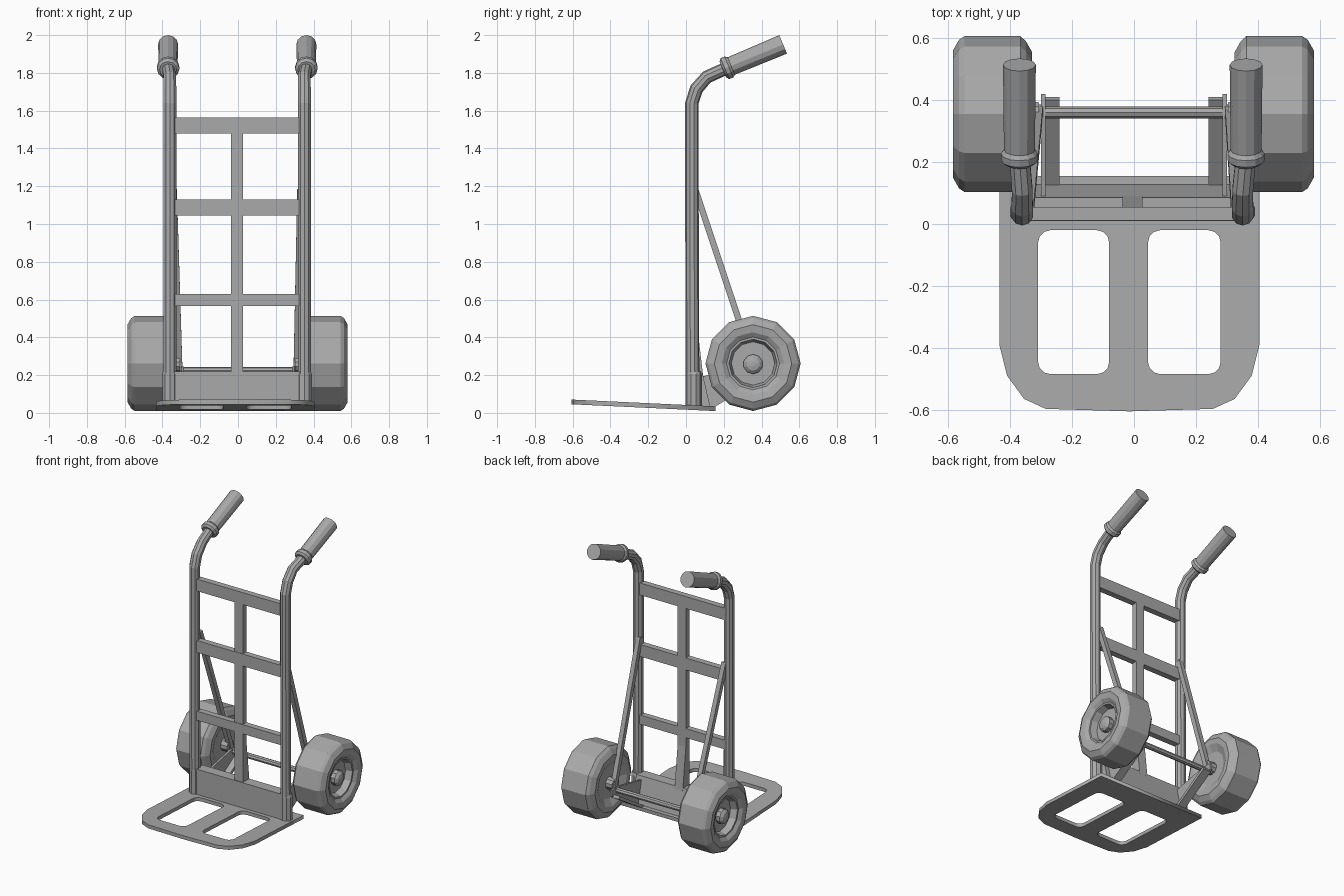
import bpy, bmesh, math
from mathutils import Vector

cube = bpy.data.objects.get("Cube")
if cube:
    bpy.data.objects.remove(cube)

grey = bpy.data.materials.new("plain_grey")
grey.use_nodes = True
grey.diffuse_color = (0.4, 0.4, 0.4, 1)
grey.node_tree.nodes["Principled BSDF"].inputs["Base Color"].default_value = (0.4, 0.4, 0.4, 1)


def add_object(name, bm):
    bmesh.ops.recalc_face_normals(bm, faces=bm.faces)
    mesh = bpy.data.meshes.new(name)
    bm.to_mesh(mesh)
    bm.free()
    mesh.materials.append(grey)
    obj = bpy.data.objects.new(name, mesh)
    bpy.context.scene.collection.objects.link(obj)
    return obj


def sweep(name, points, sides, axis=None, turn=0.0):
    """Rings of (position, radius) joined along a path; a fixed axis gives a lathe."""
    bm = bmesh.new()
    centres = [Vector(p[:3]) for p in points]
    rings = []
    for i, c in enumerate(centres):
        t = Vector(axis) if axis else centres[min(i + 1, len(points) - 1)] - centres[max(i - 1, 0)]
        t.normalize()
        u = t.cross(Vector((1, 0, 0)) if abs(t.x) < 0.9 else Vector((0, 1, 0))).normalized()
        v = t.cross(u)
        angles = [turn + math.tau * k / sides for k in range(sides)]
        rings.append([bm.verts.new(c + points[i][3] * (u * math.cos(a) + v * math.sin(a))) for a in angles])
    for a, b in zip(rings, rings[1:]):
        for k in range(sides):
            n = (k + 1) % sides
            bm.faces.new((a[k], a[n], b[n], b[k]))
    bm.faces.new(rings[0])
    bm.faces.new(rings[-1])
    return add_object(name, bm)


def prism(name, x0, x1, outline):
    """A side outline of (y, z) points extruded across x."""
    bm = bmesh.new()
    face = bm.faces.new([bm.verts.new((x0, y, z)) for y, z in outline])
    out = bmesh.ops.extrude_face_region(bm, geom=[face])["geom"]
    bmesh.ops.translate(bm, vec=(x1 - x0, 0, 0), verts=[g for g in out if isinstance(g, bmesh.types.BMVert)])
    return add_object(name, bm)


def box(name, x0, x1, y0, y1, z0, z1):
    return prism(name, x0, x1, [(y0, z0), (y1, z0), (y1, z1), (y0, z1)])


def rounded_rect(x0, x1, y0, y1, r):
    pts = []
    corners = [(x1 - r, y1 - r), (x0 + r, y1 - r), (x0 + r, y0 + r), (x1 - r, y0 + r)]
    for q, (cx, cy) in enumerate(corners):
        for s in range(4):
            a = math.pi / 2 * (q + s / 3)
            pts.append((cx + r * math.cos(a), cy + r * math.sin(a)))
    return pts


# Toe plate with two rounded openings, tilted down towards the back
MID = -0.015
half = [(0.42, 0.155), (0.42, -0.39), (0.395, -0.49), (0.34, -0.565), (0.27, -0.597), (0, -0.605)]
rim = [(MID + x, y) for x, y in half] + [(MID - x, y) for x, y in reversed(half[:-1])]
curve = bpy.data.curves.new("toe_plate_outline", "CURVE")
curve.dimensions = "2D"
curve.fill_mode = "BOTH"
curve.extrude = 0.0125
for loop in (rim, rounded_rect(-0.31, -0.08, -0.485, -0.02, 0.04), rounded_rect(0.045, 0.28, -0.485, -0.02, 0.04)):
    spline = curve.splines.new("POLY")
    spline.points.add(len(loop) - 1)
    for p, (x, y) in zip(spline.points, loop):
        p.co = (x, y, 0, 1)
    spline.use_cyclic_u = True
temp = bpy.data.objects.new("toe_plate_outline", curve)
bpy.context.scene.collection.objects.link(temp)
flat = bpy.data.meshes.new_from_object(temp.evaluated_get(bpy.context.evaluated_depsgraph_get()))
bm = bmesh.new()
bm.from_mesh(flat)
bmesh.ops.remove_doubles(bm, verts=bm.verts, dist=0.0001)
for v in bm.verts:
    v.co.z += 0.058 - 0.047 * (v.co.y + 0.605)
bpy.data.objects.remove(temp)
add_object("toe_plate", bm)

# Kick plate, cross bars and centre post
prism("kick_plate", -0.34, 0.33, [(0.01, 0.03), (0.13, 0.025), (0.085, 0.22), (0.01, 0.22)])
for name, z0, z1 in (("lower", 0.565, 0.63), ("middle", 1.045, 1.13), ("upper", 1.48, 1.565)):
    box(name + "_cross_bar", -0.335, 0.325, 0.012, 0.055, z0, z1)
prism("centre_post", -0.037, 0.027, [(0.015, 0.2), (0.09, 0.2), (0.055, 0.5), (0.055, 1.5), (0.015, 1.5)])

# Axle between the wheels
sweep("axle", [(-0.34, 0.36, 0.225, 0.019), (0.34, 0.36, 0.225, 0.019)], 8)

for side, s in (("left", 1), ("right", -1)):
    px = s * 0.356 - 0.005
    gx = s * 0.366 - 0.004

    # Bent upright with a sleeve at its foot
    sweep(side + "_upright", [(px, 0.035, 0.05, 0.036), (px, 0.031, 1.2, 0.036), (px, 0.031, 1.64, 0.036),
                              (px, 0.055, 1.715, 0.036), (px, 0.11, 1.778, 0.035), (gx, 0.225, 1.83, 0.034)], 10)
    sweep(side + "_sleeve", [(px, 0.04, 0.04, 0.042), (px, 0.04, 0.205, 0.042), (px, 0.04, 0.22, 0.037)], 10)

    # Grip with a raised collar
    start, run = Vector((gx, 0.195, 1.818)), Vector((0, 0.925, 0.385))
    shape = [(0, 0.045), (0.012, 0.06), (0.035, 0.06), (0.048, 0.05), (0.345, 0.053)]
    sweep(side + "_grip", [(*(start + run * d), r) for d, r in shape], 12, axis=run)

    # Brace from the upright down to the axle
    sweep(side + "_brace", [(s * 0.335 - 0.005, 0.05, 1.18, 0.023), (s * 0.31, 0.37, 0.22, 0.023)], 4, turn=math.pi / 4)

    # Axle bracket: upright web and sloping flange
    prism(side + "_bracket_web", s * 0.285, s * 0.30,
          [(0.07, 0.19), (0.08, 0.04), (0.15, 0.035), (0.42, 0.2), (0.42, 0.245), (0.34, 0.245)])
    prism(side + "_bracket_flange", s * 0.24, s * 0.30, [(0.12, 0.035), (0.15, 0.03), (0.41, 0.19), (0.40, 0.21)])

    # Wheel: chunky tyre, stepped rim recess and domed hub
    cx = s * 0.455 - 0.002
    profile = [(-0.10, 0.115), (-0.125, 0.165), (-0.128, 0.20), (-0.108, 0.235), (-0.09, 0.252), (0.09, 0.252),
               (0.108, 0.24), (0.128, 0.205), (0.122, 0.165), (0.105, 0.14), (0.105, 0.128), (0.06, 0.115)]
    sweep(side + "_wheel", [(cx + s * d, 0.355, 0.262, r) for d, r in profile], 12, axis=(1, 0, 0))
    hub = [(-0.15, 0.04), (0.06, 0.052), (0.09, 0.052), (0.105, 0.035), (0.11, 0.012)]
    sweep(side + "_hub", [(cx + s * d, 0.355, 0.258, r) for d, r in hub], 10, axis=(1, 0, 0))
